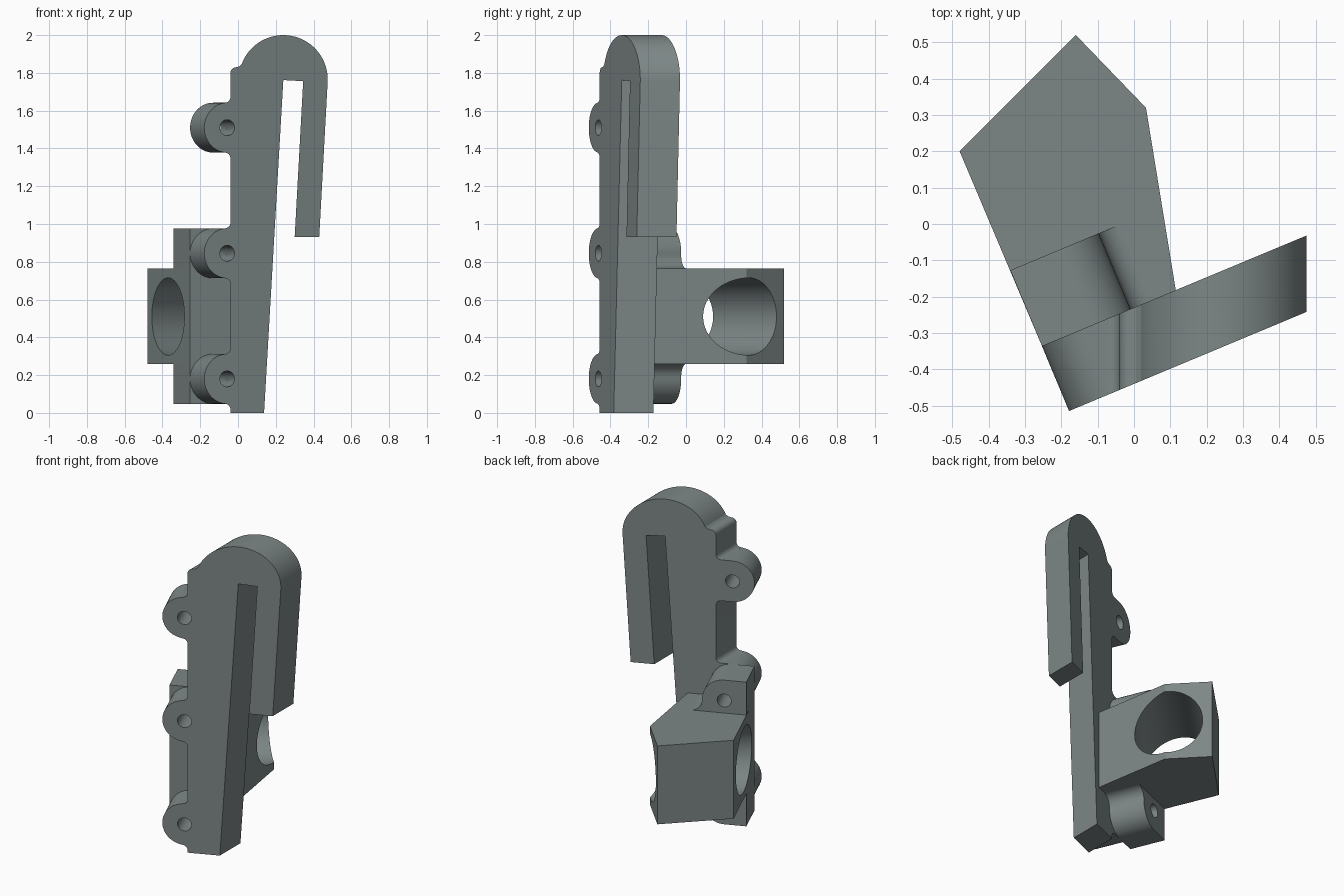
import bpy, bmesh, math
from mathutils import Vector

if "Cube" in bpy.data.objects:
    bpy.data.objects.remove(bpy.data.objects["Cube"])

ANG = math.radians(22.65)
E = Vector((math.cos(ANG), math.sin(ANG), 0))     # along the mounting face
N = Vector((-math.sin(ANG), math.cos(ANG), 0))    # out of the mounting face
SLOPE = math.tan(ANG)
T_FRONT, T_BACK = 0.194, 0.226                    # thickness of the two halves
LUG_R, BOLT_R = 0.132, 0.042
LUG_Z = (0.18, 0.845, 1.51)
FRONT = Vector((-0.057, -0.464, 0))               # bolt line on the front face
SEAM = FRONT + N * T_FRONT                        # bolt line between halves

mat = bpy.data.materials.new("slate_grey")
mat.diffuse_color = (0.205, 0.24, 0.24, 1)
mat.use_nodes = True
mat.node_tree.nodes["Principled BSDF"].inputs["Base Color"].default_value = mat.diffuse_color


def arc(cx, cz, r, a0, a1, n=16):
    return [(cx + r * math.cos(math.radians(a0 + (a1 - a0) * i / n)),
             cz + r * math.sin(math.radians(a0 + (a1 - a0) * i / n)))
            for i in range(n + 1)]


def prism(name, a, b):
    """Solid between two matching outlines."""
    bm = bmesh.new()
    va = [bm.verts.new(p) for p in a]
    vb = [bm.verts.new(p) for p in b]
    bm.faces.new(va)
    bm.faces.new(vb[::-1])
    for i in range(len(va)):
        j = (i + 1) % len(va)
        bm.faces.new((va[j], va[i], vb[i], vb[j]))
    bmesh.ops.recalc_face_normals(bm, faces=bm.faces)
    me = bpy.data.meshes.new(name)
    bm.to_mesh(me)
    bm.free()
    me.materials.append(mat)
    ob = bpy.data.objects.new(name, me)
    bpy.context.collection.objects.link(ob)
    return ob


def slab(name, pts, origin, depth):
    """Outline in (along face, height), extruded out of the mounting face."""
    a = [origin + E * u + Vector((0, 0, z)) for u, z in pts]
    return prism(name, a, [p + N * depth for p in a])


# --- hook: outline seen from the front, ends cut along the slanted planes
hook = [(-0.04, 0), (0.138, 0), (0.24, 1.762), (0.345, 1.756), (0.30, 0.93), (0.43, 0.93)]
hook += arc(0.24, 1.765, 0.235, -3, 160, 40)
hook += [(0.006, 1.834)] + arc(-0.01, 1.80, 0.03, 90, 180, 6)
for z in LUG_Z[::-1]:                             # small fillets beside each lug
    hook += arc(-0.07, z + LUG_R + 0.03, 0.03, 0, -90, 6)
    hook += arc(-0.07, z - LUG_R - 0.03, 0.03, 90, 0, 6)
y_front = FRONT.y - SLOPE * FRONT.x
y_back = y_front + T_FRONT / math.cos(ANG)
hook_plate = prism("hook_plate",
                   [(x, y_front + SLOPE * x, z) for x, z in hook],
                   [(x, y_back + SLOPE * x, z) for x, z in hook])
hook_parts = [hook_plate]

# --- bolt lugs on the hook
for i, z in enumerate(LUG_Z):
    pts = arc(0, z, LUG_R, 90, 270, 32) + [(0.16, z - LUG_R), (0.16, z + LUG_R)]
    hook_parts.append(slab(f"hook_lug_{i + 1}", pts, FRONT, T_FRONT))

# --- clamp flange behind the two lower lugs
Z0, Z1 = 0.26, 0.765
lo, hi = LUG_Z[0], LUG_Z[1]
flange = [(-LUG_R, lo - LUG_R)] + arc(0, lo, LUG_R, -90, 0)
flange += arc(LUG_R + 0.07, Z0 - 0.07, 0.07, 180, 90, 10)
flange += arc(LUG_R + 0.07, Z1 + 0.07, 0.07, 270, 180, 10)
flange += arc(0, hi, LUG_R, 0, 90) + [(-LUG_R, hi + LUG_R)]
clamp_flange = slab("clamp_flange", flange, SEAM, T_BACK)

# --- clamp block holding the tube
corner = SEAM - E * LUG_R
base = [(corner.x, corner.y), (0.115, y_back + SLOPE * 0.115),
        (0.033, 0.32), (-0.16, 0.52), (-0.48, 0.20)]
clamp_block = prism("clamp_block", [(x, y, Z0) for x, y in base],
                    [(x, y, Z1) for x, y in base])


# --- cutters
def rod(name, centre, axis, r, length, n):
    up = Vector((0, 0, 1))
    side = axis.cross(up)
    ring = [centre + side * x + up * z for x, z in arc(0, 0, r, 0, 360, n)[:-1]]
    ob = prism(name, [p - axis * length for p in ring], [p + axis * length for p in ring])
    ob.hide_render = True
    return ob


bolts = [rod(f"bolt_cutter_{i}", SEAM + Vector((0, 0, z)), N, BOLT_R, 0.6, 32)
         for i, z in enumerate(LUG_Z)]
diag = Vector((1, 1, 0)).normalized()
bore = rod("bore_cutter", Vector((-0.155, 0.155, 0.51)), diag, 0.205, 1.2, 64)


def cut(ob, cutters):
    for c in cutters:
        m = ob.modifiers.new("hole", 'BOOLEAN')
        m.operation, m.solver, m.object = 'DIFFERENCE', 'EXACT', c
    dg = bpy.context.evaluated_depsgraph_get()
    me = bpy.data.meshes.new_from_object(ob.evaluated_get(dg))
    ob.modifiers.clear()
    ob.data = me


cut(hook_plate, bolts)
for lug, b in zip(hook_parts[1:], bolts):
    cut(lug, [b])
cut(clamp_flange, bolts[:2] + [bore])
cut(clamp_block, [bore])
for c in bolts + [bore]:
    bpy.data.objects.remove(c)

# --- smooth the curved walls, keep the edges sharp
bpy.ops.object.select_all(action='DESELECT')
for ob in hook_parts + [clamp_flange, clamp_block]:
    ob.select_set(True)
bpy.context.view_layer.objects.active = hook_plate
bpy.ops.object.shade_smooth_by_angle(angle=math.radians(25))
